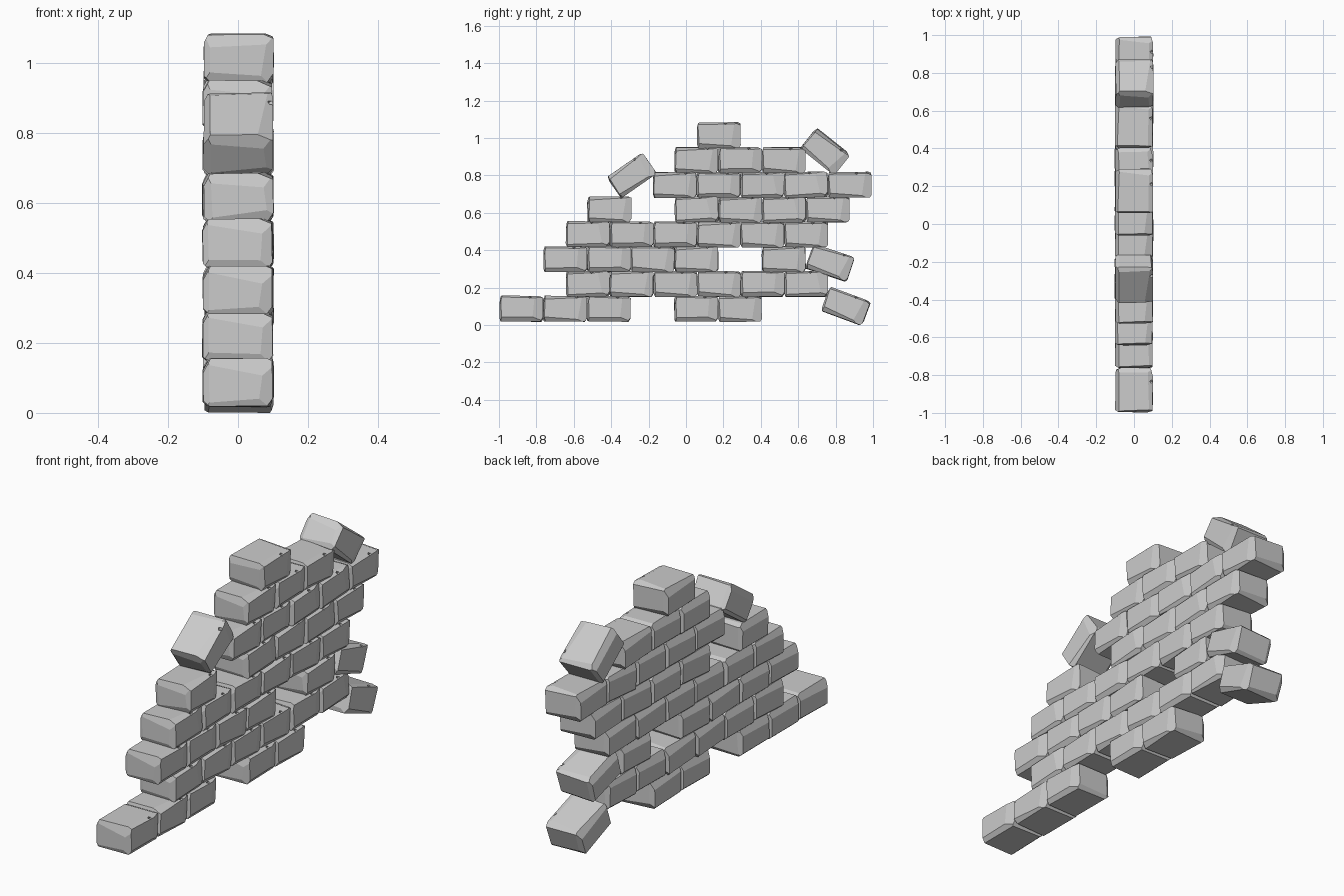
import bpy, bmesh, random
from math import radians
from mathutils import Vector, Euler

random.seed(7)
default = bpy.data.objects.get("Cube")
if default:
    bpy.data.objects.remove(default, do_unlink=True)

# Stone colour
stone = bpy.data.materials.new("grey_stone")
stone.use_nodes = True
colour = (0.6, 0.6, 0.6, 1)
stone.diffuse_color = colour
stone.node_tree.nodes["Principled BSDF"].inputs["Base Color"].default_value = colour

LENGTH, HEIGHT, DEPTH = 0.233, 0.137, 0.198
HALF = Vector((DEPTH, LENGTH, HEIGHT)) / 2
PITCH_Y, PITCH_Z = 0.2335, 0.1325

# Edge chamfers: two axes, their sides, and the cut along each axis
CHAMFERS = [
    ("x", 1, "y", 1, 0.012, 0.045), ("x", 1, "y", -1, 0.025, 0.008),
    ("x", -1, "y", 1, 0.022, 0.012), ("x", -1, "y", -1, 0.02, 0.012),
    ("x", 1, "z", 1, 0.028, 0.012), ("x", 1, "z", -1, 0.014, 0.02),
    ("x", -1, "z", 1, 0.016, 0.03), ("x", -1, "z", -1, 0.018, 0.016),
    ("y", 1, "z", 1, 0.022, 0.01), ("y", -1, "z", 1, 0.008, 0.03),
    ("y", 1, "z", -1, 0.012, 0.018), ("y", -1, "z", -1, 0.008, 0.02),
]


def new_object(name, mesh):
    obj = bpy.data.objects.new(name, mesh)
    bpy.context.collection.objects.link(obj)
    return obj


def rough_block(name):
    """Box with uneven, slightly twisted chamfers."""
    bm = bmesh.new()
    bmesh.ops.create_cube(bm, size=1)
    bmesh.ops.scale(bm, vec=HALF * 2, verts=bm.verts)
    for a, side_a, b, side_b, cut_a, cut_b in CHAMFERS:
        vary = random.uniform(0.8, 1.25)
        cut_a, cut_b = cut_a * vary, cut_b * vary
        normal, point = Vector(), Vector()
        setattr(normal, a, side_a / cut_a)
        setattr(normal, b, side_b / cut_b)
        setattr(point, a, side_a * (getattr(HALF, a) - cut_a))
        setattr(point, b, side_b * getattr(HALF, b))
        normal.normalize()
        along = ({"x", "y", "z"} - {a, b}).pop()
        setattr(normal, along, random.uniform(-0.06, 0.06))
        bmesh.ops.bisect_plane(bm, geom=bm.verts[:] + bm.edges[:] + bm.faces[:],
                               plane_co=point, plane_no=normal, clear_outer=True)
        rim = [e for e in bm.edges if e.is_boundary]
        if rim:
            bmesh.ops.holes_fill(bm, edges=rim, sides=0)
    bmesh.ops.recalc_face_normals(bm, faces=bm.faces)
    mesh = bpy.data.meshes.new(name)
    bm.to_mesh(mesh)
    bm.free()
    return new_object(name, mesh)


def chip_cutter(y):
    """Pointed wedge that bites into the upper long edge."""
    bm = bmesh.new()
    bmesh.ops.create_cone(bm, cap_ends=True, segments=4, radius1=0.024,
                          radius2=0.001, depth=0.08)
    mesh = bpy.data.meshes.new("chip_cutter")
    bm.to_mesh(mesh)
    bm.free()
    obj = new_object("chip_cutter", mesh)
    obj.rotation_euler = Vector((-1, 0.25, -0.8)).to_track_quat("Z", "Y").to_euler()
    obj.location = (HALF.x, y, HALF.z)
    obj.hide_render = True
    return obj


def chipped_brick(index, y):
    block, cutter = rough_block("brick_blank"), chip_cutter(y)
    mod = block.modifiers.new("chip", "BOOLEAN")
    mod.operation, mod.object, mod.solver = "DIFFERENCE", cutter, "EXACT"
    bpy.context.view_layer.update()
    graph = bpy.context.evaluated_depsgraph_get()
    mesh = bpy.data.meshes.new_from_object(block.evaluated_get(graph))
    mesh.name = f"brick_shape_{index}"
    mesh.materials.clear()
    mesh.materials.append(stone)
    bpy.data.objects.remove(block, do_unlink=True)
    bpy.data.objects.remove(cutter, do_unlink=True)
    return mesh


SHAPES = [chipped_brick(i, y) for i, y in enumerate((0.035, 0.06, 0.045, 0.02))]


def place(name, y, z, tilt, wobble):
    obj = new_object(name, random.choice(SHAPES))
    obj.location = (random.uniform(-0.003, 0.003), y, z)
    obj.rotation_euler = Euler((radians(tilt + random.uniform(-wobble, wobble)),
                                radians(random.uniform(-wobble, wobble)),
                                radians(random.uniform(-wobble, wobble))))


# Courses from the ground up: first slot position, then which slots are filled
COURSES = [
    (-0.88, "111011"), (-0.525, "111111"), (-0.645, "111101"), (-0.525, "111111"),
    (-0.41, "101111"), (-0.06, "11111"), (0.055, "111"), (0.175, "1"),
]
for row, (start, slots) in enumerate(COURSES):
    for slot, filled in enumerate(slots):
        if filled == "1":
            place(f"brick_row_{row + 1}_{slot + 1}", start + slot * PITCH_Y,
                  0.087 + row * PITCH_Z, 0, 1.2)

# Tumbling bricks around the broken edges
LOOSE = [(-0.29, 0.8, 35), (0.745, 0.928, -40), (0.77, 0.332, -17), (0.855, 0.1, -20)]
for i, (y, z, tilt) in enumerate(LOOSE):
    place(f"loose_brick_{i + 1}", y, z, tilt, 2)
